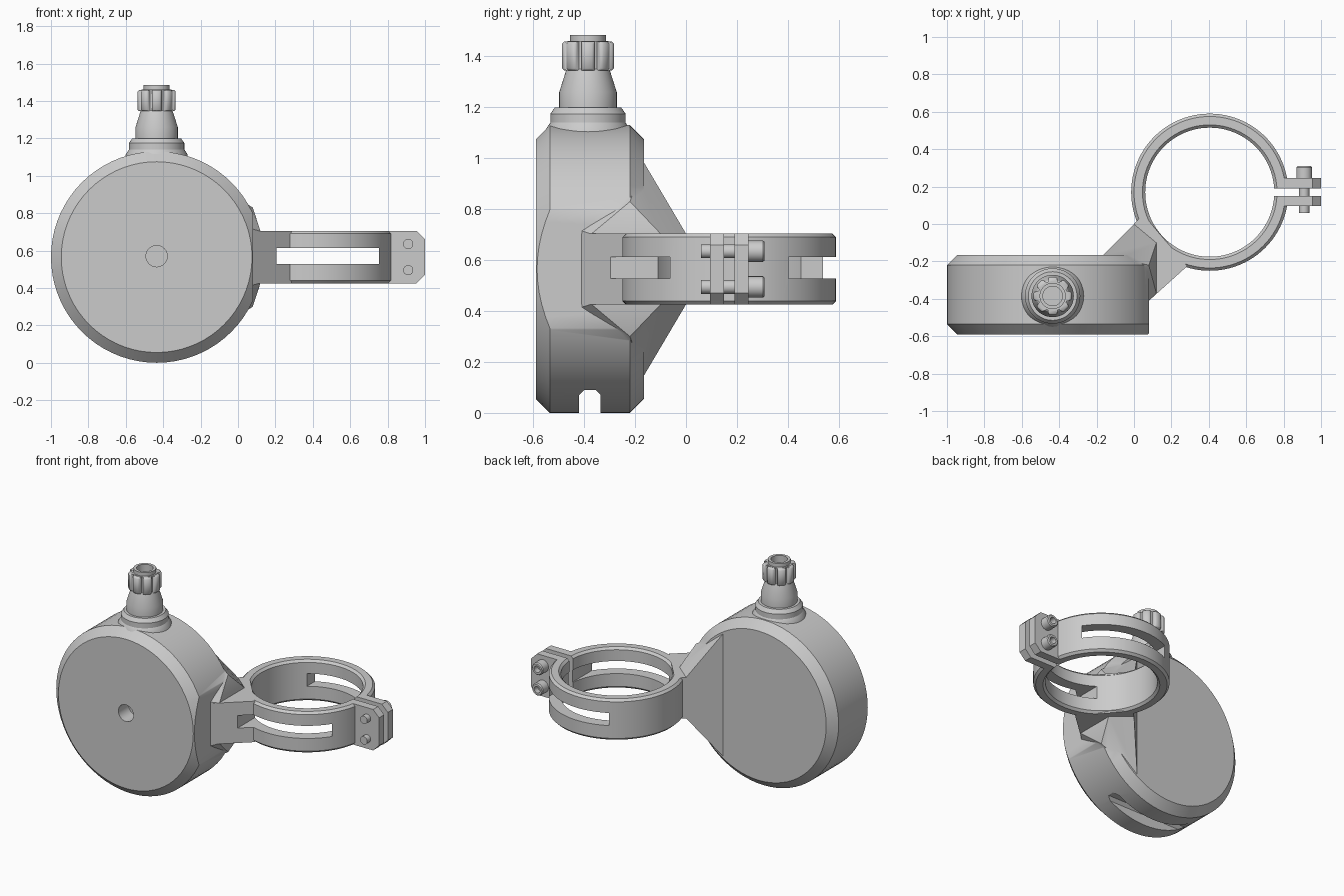
import bpy, bmesh
from math import sin, cos, pi, radians
from mathutils import Vector

if "Cube" in bpy.data.objects:
    bpy.data.objects.remove(bpy.data.objects["Cube"])

ZC = 0.565                       # mid height of drum and clamp
DRUM_X = -0.435


def make(name, bm):
    bmesh.ops.recalc_face_normals(bm, faces=bm.faces)
    me = bpy.data.meshes.new(name)
    bm.to_mesh(me)
    bm.free()
    ob = bpy.data.objects.new(name, me)
    bpy.context.collection.objects.link(ob)
    return ob


def lathe(name, profile, centre, axis='Z', n=64, closed=False):
    """Spin (radius, height) pairs; open profiles are capped at both ends."""
    bm = bmesh.new()
    rings = []
    for r, h in profile:
        ring = []
        for i in range(n):
            a = 2 * pi * i / n
            c, s = r * cos(a), r * sin(a)
            p = (c, s, h) if axis == 'Z' else (c, h, s)
            ring.append(bm.verts.new(Vector(centre) + Vector(p)))
        rings.append(ring)
    pairs = list(zip(rings, rings[1:])) + ([(rings[-1], rings[0])] if closed else [])
    for a, b in pairs:
        for i in range(n):
            j = (i + 1) % n
            bm.faces.new((a[i], a[j], b[j], b[i]))
    if not closed:
        bm.faces.new(rings[0])
        bm.faces.new(rings[-1])
    return make(name, bm)


def hull(name, pts):
    bm = bmesh.new()
    vs = [bm.verts.new(p) for p in pts]
    res = bmesh.ops.convex_hull(bm, input=vs)
    loose = [v for v in bm.verts if not v.link_faces]
    bmesh.ops.delete(bm, geom=loose, context='VERTS')
    bmesh.ops.dissolve_limit(bm, angle_limit=radians(1), verts=bm.verts, edges=bm.edges)
    return make(name, bm)


def box(name, lo, hi):
    return hull(name, [(x, y, z) for x in (lo[0], hi[0])
                       for y in (lo[1], hi[1]) for z in (lo[2], hi[2])])


def boolean(ob, other, op):
    m = ob.modifiers.new(op, 'BOOLEAN')
    m.operation, m.object, m.solver = op, other, 'EXACT'
    bpy.context.view_layer.objects.active = ob
    bpy.ops.object.modifier_apply(modifier=m.name)
    bpy.data.objects.remove(other)


def smooth(ob, angle=32):
    bpy.ops.object.select_all(action='DESELECT')
    ob.select_set(True)
    bpy.context.view_layer.objects.active = ob
    bpy.ops.object.shade_smooth_by_angle(angle=radians(angle))


# Drum: chamfered disc, flattened on the right
drum = lathe("drum_housing", [(0.51, -0.59), (0.565, -0.535), (0.565, -0.22), (0.51, -0.165)],
             (DRUM_X, 0, ZC), 'Y', 72)
boolean(drum, box("flat", (0.08, -1, -1), (1, 1, 2)), 'DIFFERENCE')

# Wedge leading from the drum back to the clamp arm
section = [(-0.165, -0.166, 0.42), (0.0, 0.0, 0.139), (0.079, -0.41, 0.15),
           (0.079, -0.36, 0.18), (0.079, -0.22, 0.265), (0.12, -0.372, 0.138),
           (0.12, -0.1, 0.139), (-0.165, -0.36, 0.40), (0.0, -0.38, 0.2)]
wedge = hull("wedge", [(x, y, ZC + s * h) for x, y, h in section for s in (-1, 1)])
boolean(drum, wedge, 'UNION')

# Drain notch under the drum and blind hole in the front
boolean(drum, hull("notch", [(x, y, z) for x in (-1, 0.3) for y, z in
        ((-0.42, -0.1), (-0.335, -0.1), (-0.335, 0.07), (-0.355, 0.09),
         (-0.40, 0.09), (-0.42, 0.07))]), 'DIFFERENCE')
boolean(drum, lathe("hole", [(0.057, -0.7), (0.057, -0.48)], (DRUM_X, 0, ZC + 0.005), 'Y', 32),
        'DIFFERENCE')
smooth(drum)

# Clamp ring with chamfered rims
H, c = 0.14, 0.015
ring = lathe("clamp_ring", [(0.345 + c, -H), (0.42 - c, -H), (0.42, c - H), (0.42, H - c),
             (0.42 - c, H), (0.345 + c, H), (0.345, H - c), (0.345, c - H)],
             (0.405, 0.17, ZC), 'Z', 96, True)
arm = hull("arm", [(x, y, ZC + s * H) for s in (-1, 1) for x, y in
           ((0.0, 0.0), (0.08, -0.41), (0.285, -0.225), (0.2, -0.14), (0.05, 0.05))])
boolean(ring, arm, 'UNION')

# Clamp lugs with cut corners, then the gap and the side windows
k = 0.045
lugs = hull("lugs", [(x, y, ZC + s * h) for y in (0.095, 0.245) for s in (-1, 1)
            for x, h in ((0.785, H), (1.0 - k, H), (1.0, H - k))])
boolean(ring, lugs, 'UNION')
boolean(ring, box("gap", (0.6, 0.15, 0), (1.2, 0.19, 1)), 'DIFFERENCE')
boolean(ring, box("window", (0.205, -0.6, 0.527), (0.755, 0.8, 0.613)), 'DIFFERENCE')
smooth(ring)

# Two socket-head clamp bolts
for i, dz in enumerate((-0.07, 0.07)):
    bolt = lathe(f"clamp_bolt_{i + 1}", [(0.027, 0.058), (0.027, 0.24), (0.042, 0.24),
                 (0.042, 0.302), (0.036, 0.309), (0.022, 0.309), (0.022, 0.27)],
                 (0.91, 0, ZC + dz), 'Y', 24)
    smooth(bolt)

# Cable gland: stepped collar, tapered neck and open tube
NX, NY = DRUM_X, -0.385
gland = lathe("gland_neck", [(0.17, 1.08), (0.165, 1.115), (0.148, 1.14), (0.148, 1.175),
              (0.13, 1.2), (0.113, 1.2), (0.113, 1.26), (0.086, 1.345), (0.08, 1.35),
              (0.08, 1.46), (0.07, 1.46), (0.07, 1.485), (0.052, 1.485), (0.052, 1.3)],
              (NX, NY, 0), 'Z', 48)
smooth(gland)

# Gripping ribs around the gland nut
for i in range(8):
    a = 2 * pi * i / 8
    u, v = Vector((cos(a), sin(a), 0)), Vector((-sin(a), cos(a), 0))
    pts = [Vector((NX, NY, z)) + u * (r - d) + v * w * s
           for z, d in ((1.345, 0.008), (1.353, 0), (1.45, 0), (1.458, 0.008))
           for r, w in ((0.07, 0.026), (0.093, 0.026), (0.102, 0.016)) for s in (-1, 1)]
    smooth(hull(f"gland_rib_{i + 1}", pts), 50)
